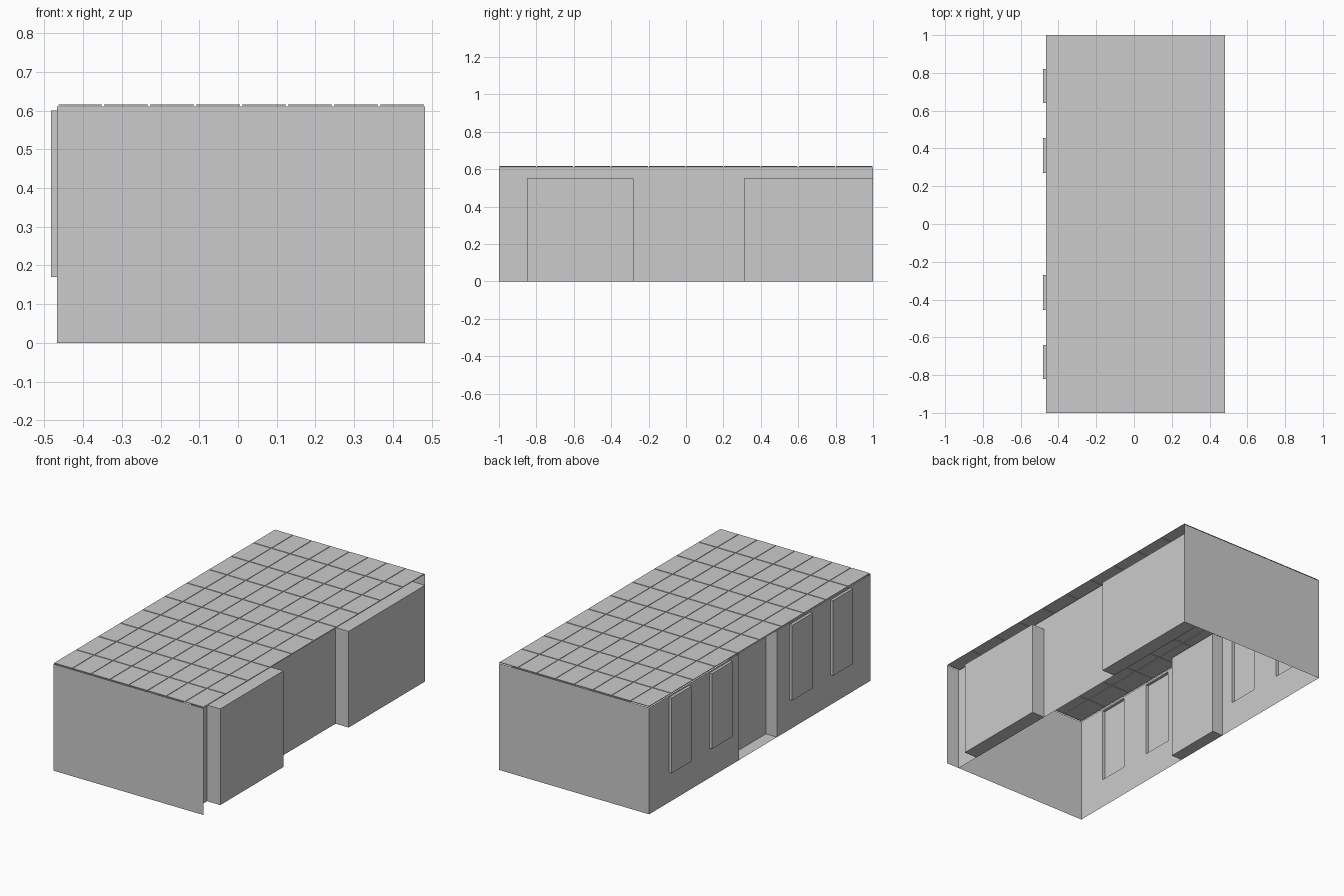
import bpy, bmesh
from mathutils import Vector

if "Cube" in bpy.data.objects:
    bpy.data.objects.remove(bpy.data.objects["Cube"])

XL, XR, X_OUT, H = -0.467, 0.40, 0.483, 0.61


def finish(name, bm):
    me = bpy.data.meshes.new(name)
    bm.to_mesh(me)
    bm.free()
    ob = bpy.data.objects.new(name, me)
    bpy.context.collection.objects.link(ob)
    return ob


def panel_wall(name, x, ys, zs, pushes, outward):
    """Thin wall at x, cut into cells; chosen cells (iy, iz) are pushed along x."""
    bm = bmesh.new()
    v = [[bm.verts.new((x, y, z)) for z in zs] for y in ys]
    cells = {}
    for i in range(len(ys) - 1):
        for j in range(len(zs) - 1):
            q = [v[i][j], v[i + 1][j], v[i + 1][j + 1], v[i][j + 1]]
            cells[i, j] = bm.faces.new(q if outward > 0 else q[::-1])
    for key, depth in pushes.items():
        res = bmesh.ops.extrude_discrete_faces(bm, faces=[cells[key]])
        verts = {w for f in res["faces"] for w in f.verts}
        bmesh.ops.translate(bm, verts=list(verts), vec=(depth, 0, 0))
    return finish(name, bm)


# Left wall: four shallow window alcoves pushed out, full-height doorway pushed in
win = [-0.82, -0.64, -0.455, -0.27]
panel_wall("left_wall", XL,
           [-1] + win + [-0.155, 0.19] + [-y for y in reversed(win)] + [1],
           [0, 0.17, 0.60, H],
           {(i, 1): -0.016 for i in (1, 3, 7, 9)}, -1)
left = bpy.data.objects["left_wall"]
bm = bmesh.new()
bm.from_mesh(left.data)
strip = [f for f in bm.faces if abs(f.calc_center_median().y - 0.0175) < 0.02]
door = bmesh.ops.dissolve_faces(bm, faces=strip, use_verts=False)["region"]
res = bmesh.ops.extrude_discrete_faces(bm, faces=door)
bmesh.ops.translate(bm, verts=list({w for f in res["faces"] for w in f.verts}),
                    vec=(0.07, 0, 0))
bm.to_mesh(left.data)
bm.free()

# Right wall: two large alcoves pushed outwards
panel_wall("right_wall", XR, [-1, -0.85, -0.28, 0.31, 1], [0, 0.55, H],
           {(1, 0): X_OUT - XR, (3, 0): X_OUT - XR}, 1)

# Front and back end walls
for name, y in (("front_wall", -1), ("back_wall", 1)):
    bm = bmesh.new()
    pts = [(XL, y, 0), (X_OUT, y, 0), (X_OUT, y, H), (XL, y, H)]
    if y > 0:
        pts.reverse()
    bm.faces.new([bm.verts.new(p) for p in pts])
    finish(name, bm)

# Tiled ceiling: thin grid bars with slightly raised tiles
bm = bmesh.new()
bmesh.ops.create_grid(bm, x_segments=8, y_segments=10, size=1)
for w in bm.verts:
    w.co = Vector(((XL + X_OUT) / 2 + w.co.x * (X_OUT - XL) / 2, w.co.y, 0.613))
bmesh.ops.inset_individual(bm, faces=bm.faces[:], thickness=0.004)
tiles = [f for f in bm.faces if f.calc_area() > 0.01]
res = bmesh.ops.extrude_discrete_faces(bm, faces=tiles)
bmesh.ops.translate(bm, verts=list({w for f in res["faces"] for w in f.verts}),
                    vec=(0, 0, 0.003))
finish("ceiling", bm)
